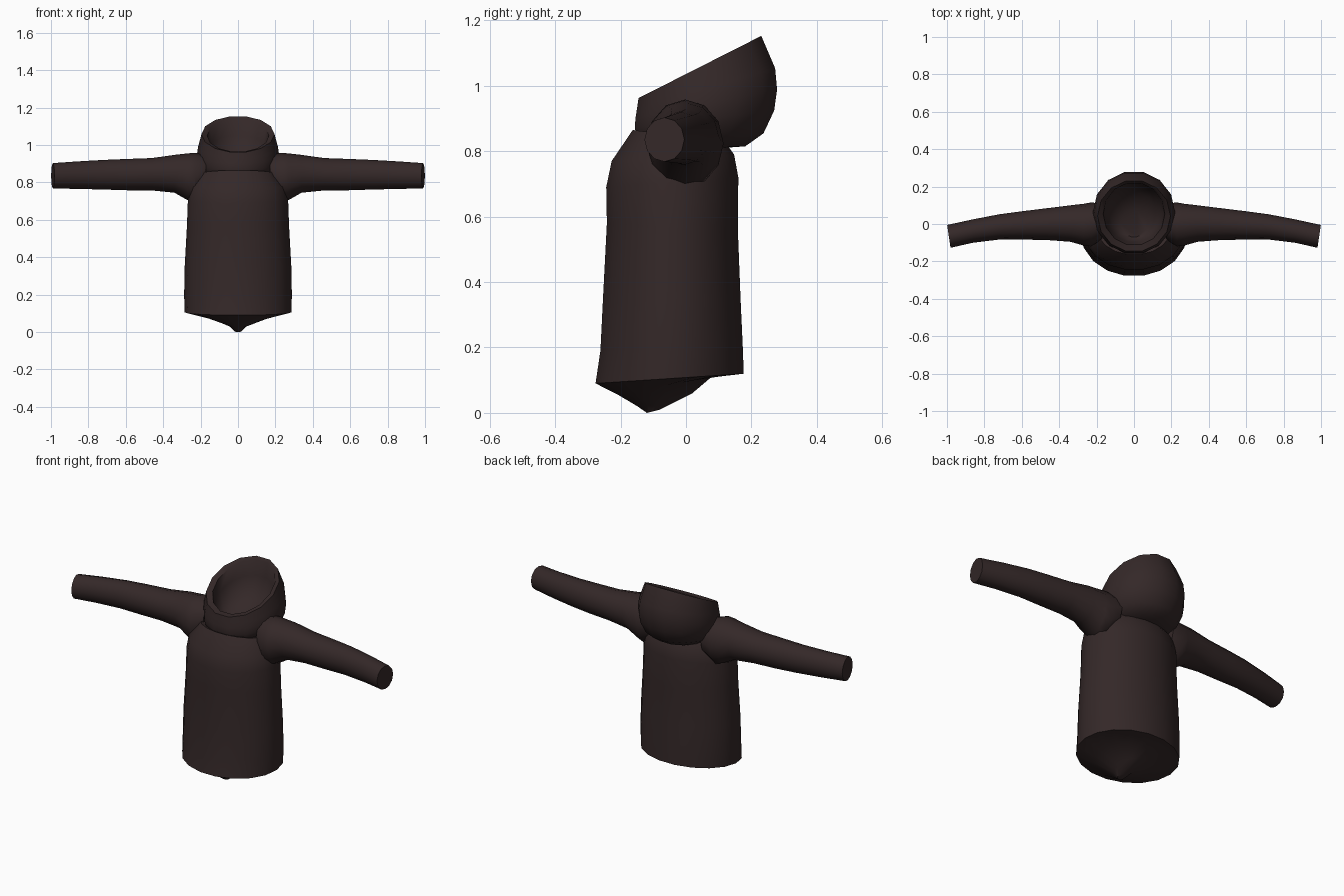
import bpy, bmesh
from math import cos, sin, tau, radians
from mathutils import Vector

if "Cube" in bpy.data.objects:
    bpy.data.objects.remove(bpy.data.objects["Cube"])

cloth = bpy.data.materials.new("dark_brown_cloth")
cloth.use_nodes = True
colour = (0.034, 0.021, 0.021, 1)
cloth.diffuse_color = colour
cloth.node_tree.nodes["Principled BSDF"].inputs["Base Color"].default_value = colour


def loft(name, rings, sides, cap_start=True, sharp=40):
    """Skin a row of ellipses, each given as centre and two half axes."""
    bm = bmesh.new()
    loops = []
    for c, u, v in rings:
        loops.append([bm.verts.new(c + u * cos(tau * i / sides) + v * sin(tau * i / sides))
                      for i in range(sides)])
    for a, b in zip(loops, loops[1:]):
        for i in range(sides):
            j = (i + 1) % sides
            bm.faces.new((a[i], a[j], b[j], b[i]))
    if cap_start:
        bm.faces.new(loops[0])
    bm.faces.new(loops[-1])
    bmesh.ops.recalc_face_normals(bm, faces=bm.faces)
    mesh = bpy.data.meshes.new(name)
    bm.to_mesh(mesh)
    bm.free()
    mesh.materials.append(cloth)
    ob = bpy.data.objects.new(name, mesh)
    bpy.context.collection.objects.link(ob)
    bpy.ops.object.select_all(action="DESELECT")
    ob.select_set(True)
    bpy.context.view_layer.objects.active = ob
    bpy.ops.object.shade_smooth_by_angle(angle=radians(sharp))
    return ob


def tilted(half_width, front, back):
    """Ring spanning a front and a back point, both (y, z)."""
    f, b = Vector((0, *front)), Vector((0, *back))
    return (f + b) / 2, Vector((half_width, 0, 0)), (b - f) / 2


def cuff(x, y0, y1, z0, z1, skew=0):
    """Upright ring across the sleeve."""
    return (Vector((x, (y0 + y1) / 2, (z0 + z1) / 2)),
            Vector((skew, (y1 - y0) / 2, 0)), Vector((0, 0, (z1 - z0) / 2)))


# Body, from the sagging underside up to the collar
loft("body", [
    tilted(.02, (-.12, .0), (-.08, .01)),
    tilted(.05, (-.15, .02), (.02, .06)),
    tilted(.17, (-.21, .055), (.08, .11)),
    tilted(.285, (-.28, .09), (.18, .12)),
    tilted(.288, (-.265, .19), (.177, .2)),
    tilted(.285, (-.257, .35), (.17, .35)),
    tilted(.273, (-.245, .58), (.162, .55)),
    tilted(.268, (-.247, .69), (.163, .72)),
    tilted(.255, (-.23, .77), (.15, .79)),
    tilted(.2, (-.165, .865), (.12, .83)),
    tilted(.12, (-.1, .84), (.08, .82)),
], 18)

# Hood, outer shell then over the rim into the bowl
loft("hood", [
    tilted(.08, (-.08, .79), (.1, .81)),
    tilted(.15, (-.13, .81), (.185, .815)),
    tilted(.195, (-.155, .84), (.242, .855)),
    tilted(.215, (-.162, .87), (.275, .925)),
    tilted(.22, (-.16, .9), (.284, .99)),
    tilted(.213, (-.155, .93), (.278, 1.055)),
    tilted(.195, (-.15, .96), (.235, 1.155)),
    tilted(.165, (-.115, .963), (.222, 1.14)),
    tilted(.155, (-.1, .92), (.22, 1.05)),
    tilted(.125, (-.09, .885), (.17, .95)),
    tilted(.075, (-.07, .865), (.075, .885)),
], 14, sharp=50)

# Sleeves, mirrored across the body
sleeves = loft("sleeves", [
    cuff(.17, -.08, .11, .74, .945),
    cuff(.23, -.12, .115, .69, .958),
    cuff(.27, -.115, .108, .705, .955),
    cuff(.34, -.095, .1, .745, .947),
    cuff(.46, -.086, .085, .757, .93),
    cuff(.6, -.083, .068, .758, .925),
    cuff(.72, -.083, .052, .762, .92),
    cuff(.86, -.1, .025, .765, .912),
    cuff(.99, -.127, -.005, .768, .903, .009),
], 12)
mirror = sleeves.modifiers.new("mirror", "MIRROR")
mirror.use_mirror_merge = False
